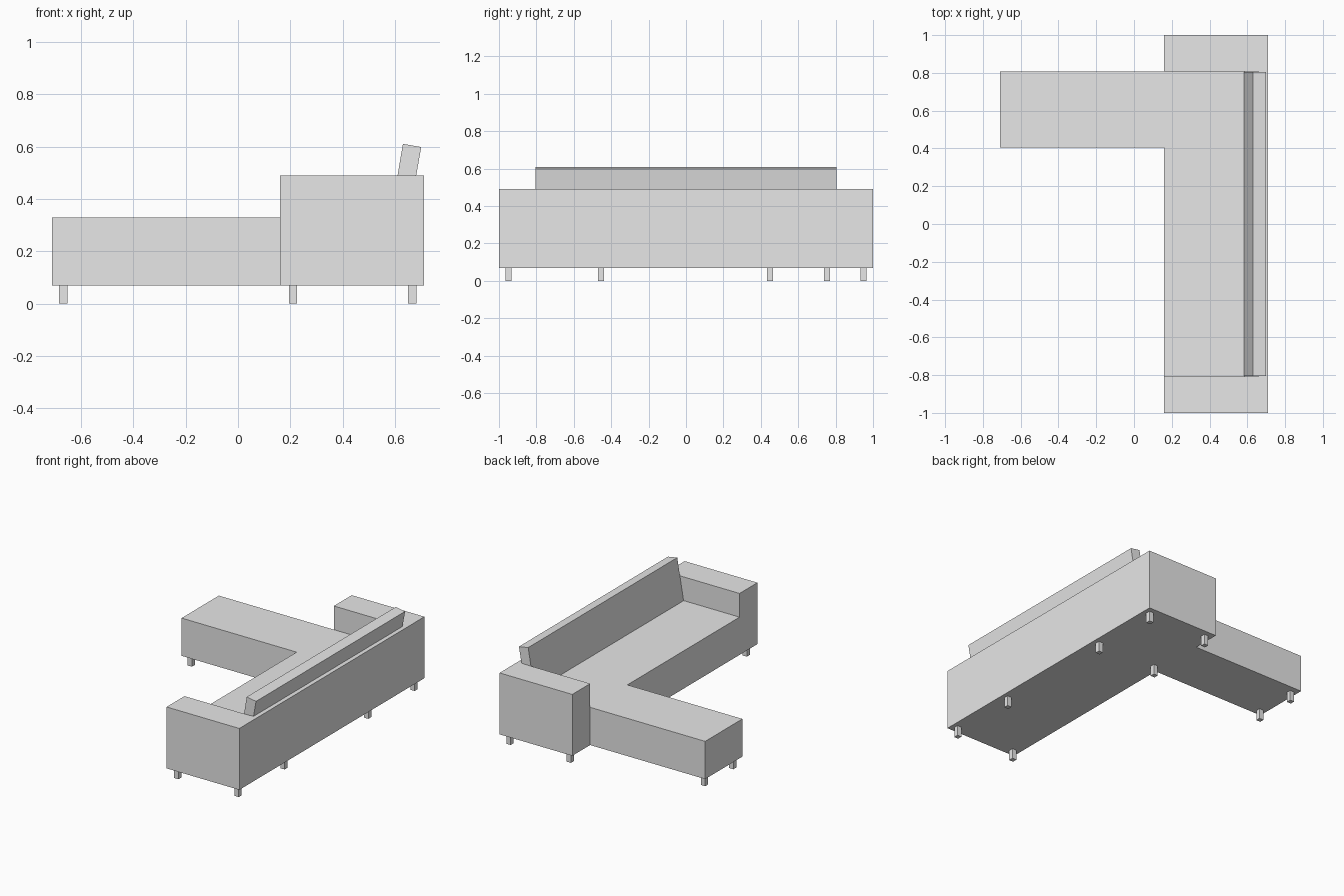
import bpy
import bmesh
from mathutils import Vector

cube = bpy.data.objects.get("Cube")
if cube:
    bpy.data.objects.remove(cube, do_unlink=True)

fabric = bpy.data.materials.new("light_grey")
fabric.use_nodes = True
fabric.diffuse_color = (0.8, 0.8, 0.8, 1)
fabric.node_tree.nodes["Principled BSDF"].inputs["Base Color"].default_value = (0.8, 0.8, 0.8, 1)


def prism(name, outline, sweep):
    """Extrude a closed outline along the sweep vector."""
    bm = bmesh.new()
    face = bm.faces.new([bm.verts.new(p) for p in outline])
    grown = bmesh.ops.extrude_face_region(bm, geom=[face], use_keep_orig=True)
    moved = [v for v in grown["geom"] if isinstance(v, bmesh.types.BMVert)]
    bmesh.ops.translate(bm, verts=moved, vec=Vector(sweep))
    bmesh.ops.recalc_face_normals(bm, faces=bm.faces)
    mesh = bpy.data.meshes.new(name)
    bm.to_mesh(mesh)
    bm.free()
    mesh.materials.append(fabric)
    obj = bpy.data.objects.new(name, mesh)
    bpy.context.collection.objects.link(obj)
    return obj


FRONT, REAR, INNER = 0.16, 0.71, 0.66
ARM, END = 0.807, 1.0
BASE, SEAT, TOP = 0.07, 0.328, 0.49

# U-shaped frame: both arms and the back in one piece
frame = [(FRONT, -END), (REAR, -END), (REAR, END), (FRONT, END),
         (FRONT, ARM), (INNER, ARM), (INNER, -ARM), (FRONT, -ARM)]
prism("arms_and_back", [(x, y, BASE) for x, y in frame], (0, 0, TOP - BASE))

# L-shaped seat with the chaise
seat = [(FRONT, -ARM), (INNER, -ARM), (INNER, ARM), (-REAR, ARM),
        (-REAR, 0.405), (FRONT, 0.405)]
prism("seat_and_chaise", [(x, y, BASE) for x, y in seat], (0, 0, SEAT - BASE))

# Leaning back cushion
cushion = [(0.582, SEAT), (0.63, 0.61), (0.70, 0.598), (0.652, SEAT)]
prism("back_cushion", [(x, -0.805, z) for x, z in cushion], (0, 1.61, 0))

# Square legs, listed row by row
rows = {"rear": (0.666, (-0.95, -0.455, 0.45, 0.95)),
        "middle": (0.21, (-0.95, 0.45, 0.95)),
        "chaise": (-0.668, (0.45, 0.753))}
R = 0.016
for row, (x, spots) in rows.items():
    for i, y in enumerate(spots):
        corners = [(x - R, y - R, 0), (x + R, y - R, 0), (x + R, y + R, 0), (x - R, y + R, 0)]
        prism(f"{row}_leg_{i + 1}", corners, (0, 0, BASE))
